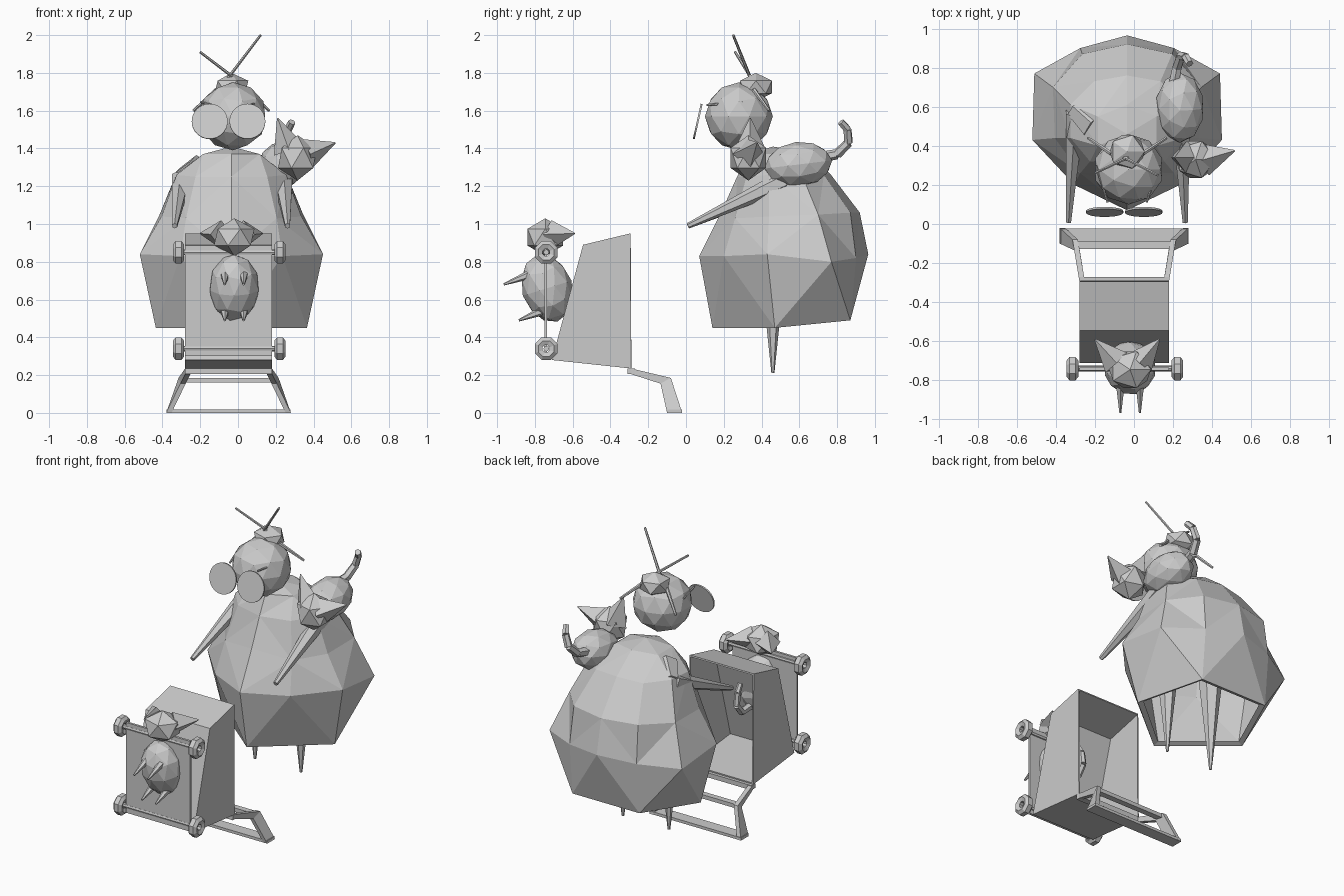
import bpy, bmesh, math
from mathutils import Vector, Matrix

if "Cube" in bpy.data.objects:
    bpy.data.objects.remove(bpy.data.objects["Cube"])

grey = bpy.data.materials.new("plain_grey")
grey.diffuse_color = (0.6, 0.6, 0.6, 1)
grey.use_nodes = True
grey.node_tree.nodes["Principled BSDF"].inputs["Base Color"].default_value = grey.diffuse_color
CX = -0.035  # shared symmetry line of the figure


def finish(name, bm):
    bmesh.ops.recalc_face_normals(bm, faces=bm.faces)
    me = bpy.data.meshes.new(name)
    bm.to_mesh(me)
    bm.free()
    me.materials.append(grey)
    ob = bpy.data.objects.new(name, me)
    bpy.context.collection.objects.link(ob)
    return ob


def ball(name, loc, radii, sub=2, tilt=0, turn=0):
    bm = bmesh.new()
    m = (Matrix.Translation(loc) @ Matrix.Rotation(tilt, 4, 'X')
         @ Matrix.Diagonal((*radii, 1)) @ Matrix.Rotation(turn, 4, 'Z'))
    bmesh.ops.create_icosphere(bm, subdivisions=sub, radius=1, matrix=m)
    return finish(name, bm)


def rod(name, a, b, r1, r2, sides=6):
    a, b = Vector(a), Vector(b)
    d = b - a
    m = Matrix.Translation((a + b) / 2) @ d.to_track_quat('Z', 'Y').to_matrix().to_4x4()
    bm = bmesh.new()
    bmesh.ops.create_cone(bm, cap_ends=True, segments=sides, radius1=r1,
                          radius2=r2, depth=d.length, matrix=m)
    return finish(name, bm)


def box(name, lo, hi):
    bm = bmesh.new()
    lo, hi = Vector(lo), Vector(hi)
    m = Matrix.Translation((lo + hi) / 2) @ Matrix.Diagonal((*(hi - lo), 1))
    bmesh.ops.create_cube(bm, size=1, matrix=m)
    return finish(name, bm)


def tail(name, pts, r):
    for i in range(len(pts) - 1):
        rod(f"{name}_{i}", pts[i], pts[i + 1], r, r * 0.9)
        r *= 0.9


# --- gown: open faceted bell, front at -y ---
def half_ring(half):
    """half: points (dx, y, z) from front to back on +x; returns the full loop"""
    left = [(-x, y, z) for x, y, z in reversed(half) if x > 0]
    return [(CX + x, y, z) for x, y, z in half + left]


bm = bmesh.new()
add = lambda pts: [bm.verts.new(p) for p in pts]
hem = add(half_ring([(0, .14, .45), (.4, .47, .45), (.24, .87, .49)]))
wide = add(half_ring([(0, .07, .83), (.27, .2, .83), (.485, .43, .84),
                      (.475, .77, .80), (.24, .9, .82), (0, .965, .84)]))
waist = add(half_ring([(0, .19, 1.07), (.24, .26, 1.03), (.37, .44, 1.04),
                       (.38, .70, 1.05), (.23, .87, 1.06), (0, .92, 1.06)]))
chest = add(half_ring([(0, .27, 1.25), (.19, .32, 1.25), (.29, .44, 1.26),
                       (.29, .61, 1.27), (.17, .73, 1.26), (0, .76, 1.27)]))
neck = add(half_ring([(0, .33, 1.37), (.15, .40, 1.37), (.15, .55, 1.37), (0, .61, 1.385)]))
top = bm.verts.new((CX, .46, 1.41))
for i in range(10):
    j = (i + 1) % 10
    h = hem[(i // 2) % 5]
    if i % 2 == 0:
        bm.faces.new((h, hem[(i // 2 + 1) % 5], wide[j]))
        bm.faces.new((h, wide[j], wide[i]))
    else:
        bm.faces.new((hem[(i // 2 + 1) % 5], wide[j], wide[i]))
    for k, (lo, hi) in enumerate(((wide, waist), (waist, chest))):
        if (i + k) % 2:
            bm.faces.new((lo[i], lo[j], hi[i]))
            bm.faces.new((lo[j], hi[j], hi[i]))
        else:
            bm.faces.new((lo[i], lo[j], hi[j]))
            bm.faces.new((lo[i], hi[j], hi[i]))
step = [0, 1, 1, 2, 2, 3, 4, 4, 5, 5]
for i in range(10):
    j = (i + 1) % 10
    a, b = neck[step[i]], neck[step[j]]
    bm.faces.new((chest[i], chest[j], b))
    if a is not b:
        bm.faces.new((chest[i], b, a))
for i in range(6):
    bm.faces.new((neck[i], neck[(i + 1) % 6], top))
gown = finish("gown", bm)
shell = gown.modifiers.new("thickness", 'SOLIDIFY')
shell.thickness = 0.04
shell.offset = -1

# legs and arms
for s in (-1, 1):
    x = CX + s * .165
    rod("leg", (x, .46, .21), (x, .46, .95), .008, .085)
rod("left_arm", (-.30, .57, 1.24), (-.335, .01, .99), .055, .015)
rod("left_shoulder", (-.30, .59, 1.24), (-.2, .50, 1.29), .055, .08)
rod("right_arm", (.24, .52, 1.23), (.262, .01, .99), .055, .015)

# --- head, spectacles, bun and hair sticks ---
ball("head", (-.027, .28, 1.57), (.18, .18, .18))
for x in (-.15, .05):
    c, n = Vector((x, .062, 1.543)), Vector((0, .976, -.22)) * .005
    rod("lens", c - n, c + n, .095, .095, 32)
    s = -1 if x < -.05 else 1
    rod("spectacle_arm", (CX + s * .1, .11, 1.63), (CX + s * .16, .3, 1.645), .006, .006)
    rod("hair_strand", (CX + s * .08, .36, 1.71), (CX + s * .2, .44, 1.6), .012, .008)
ball("bun", (-.035, .37, 1.725), (.1, .1, .075), 1)
rod("long_stick", (-.07, .35, 1.75), (.12, .25, 2.0), .009, .007)
rod("short_stick", (.01, .36, 1.75), (-.2, .26, 1.91), .009, .007)

# --- cat on the shoulder ---
ball("shoulder_cat_body", (.235, .595, 1.315), (.125, .18, .12), 2, .12)
ball("shoulder_cat_head", (.315, .33, 1.35), (.115, .11, .12), 1)
rod("shoulder_cat_ear", (.27, .34, 1.39), (.21, .34, 1.56), .085, .004, 4)
rod("shoulder_cat_ear", (.36, .33, 1.37), (.515, .375, 1.43), .085, .004, 4)
tail("shoulder_cat_tail", [(.2, .7, 1.35), (.22, .8, 1.37), (.24, .86, 1.43),
                           (.265, .855, 1.5), (.285, .82, 1.54)], .03)

# --- cart: sloped box with an open back ---
XL, XR = -.28, .18
side = [(-.29, .235), (-.71, .28), (-.545, .89), (-.295, .95)]
bm = bmesh.new()
L = [bm.verts.new((XL, *p)) for p in side]
R = [bm.verts.new((XR, *p)) for p in side]
for i in range(3):
    bm.faces.new((L[i], L[i + 1], R[i + 1], R[i]))
bm.faces.new(L)
bm.faces.new(R)
cart = finish("cart_box", bm)
shell = cart.modifiers.new("thickness", 'SOLIDIFY')
shell.thickness = 0.012
shell.offset = -1

# back panel and wheels
box("wheel_panel", (XL, -.75, .30), (XR, -.735, .885))
bm_profile = [(.02, -.02), (.045, -.03), (.065, -.015), (.065, .015), (.045, .03), (.02, .02)]
for z in (.34, .85):
    rod("axle", (-.31, -.74, z), (.215, -.74, z), .015, .015, 8)
    for x in (-.315, .222):
        bm = bmesh.new()
        rings = []
        for k in range(8):
            a = math.pi * (k + .5) / 4
            rings.append([bm.verts.new((x + w, -.74 + r * math.cos(a), z + r * math.sin(a)))
                          for r, w in bm_profile])
        for k in range(8):
            p, q = rings[k], rings[(k + 1) % 8]
            for m in range(6):
                n = (m + 1) % 6
                bm.faces.new((p[m], p[n], q[n], q[m]))
        finish("wheel", bm)

# handle: two bent rails and cross bars
outer = [(-.29, .235, .23), (-.08, .185, .265), (-.02, 0, .33)]
inner = [(-.29, .205, .23), (-.135, .155, .255), (-.1, 0, .33)]
for s in (-1, 1):
    bm = bmesh.new()
    rows = []
    for o, i in zip(outer, inner):
        rows.append([bm.verts.new((-.05 + s * (p[2] - t), p[0], p[1]))
                     for p, t in ((o, 0), (i, 0), (i, .028), (o, .028))])
    for p, q in zip(rows, rows[1:]):
        for k in range(4):
            n = (k + 1) % 4
            bm.faces.new((p[k], p[n], q[n], q[k]))
    bm.faces.new(rows[0])
    bm.faces.new(rows[-1])
    finish("handle_rail", bm)
box("handle_grip", (-.378, -.1, 0), (.278, -.022, .018))
box("handle_crossbar", (-.30, -.128, .16), (.20, -.09, .185))
box("handle_root", (XL, -.31, .205), (XR, -.27, .235))

# --- cat riding on the cart ---
ball("cart_cat_body", (-.02, -.735, .66), (.135, .135, .185), 2, .3)
ball("cart_cat_head", (-.02, -.745, .93), (.12, .11, .1), 1)
for s in (-1, 1):
    x = -.02 + s * .05
    rod("cart_cat_ear", (-.03 + s * .06, -.71, .945), (CX + s * .165, -.59, .95), .075, .004, 4)
    rod("cart_cat_front_leg", (x, -.82, .735), (x, -.965, .68), .025, .006)
    rod("cart_cat_back_leg", (x, -.76, .54), (x, -.885, .49), .025, .006)
tail("cart_cat_tail", [(-.02, -.66, .55), (-.02, -.54, .54), (-.02, -.49, .6),
                       (-.02, -.5, .68), (-.02, -.53, .73)], .025)
